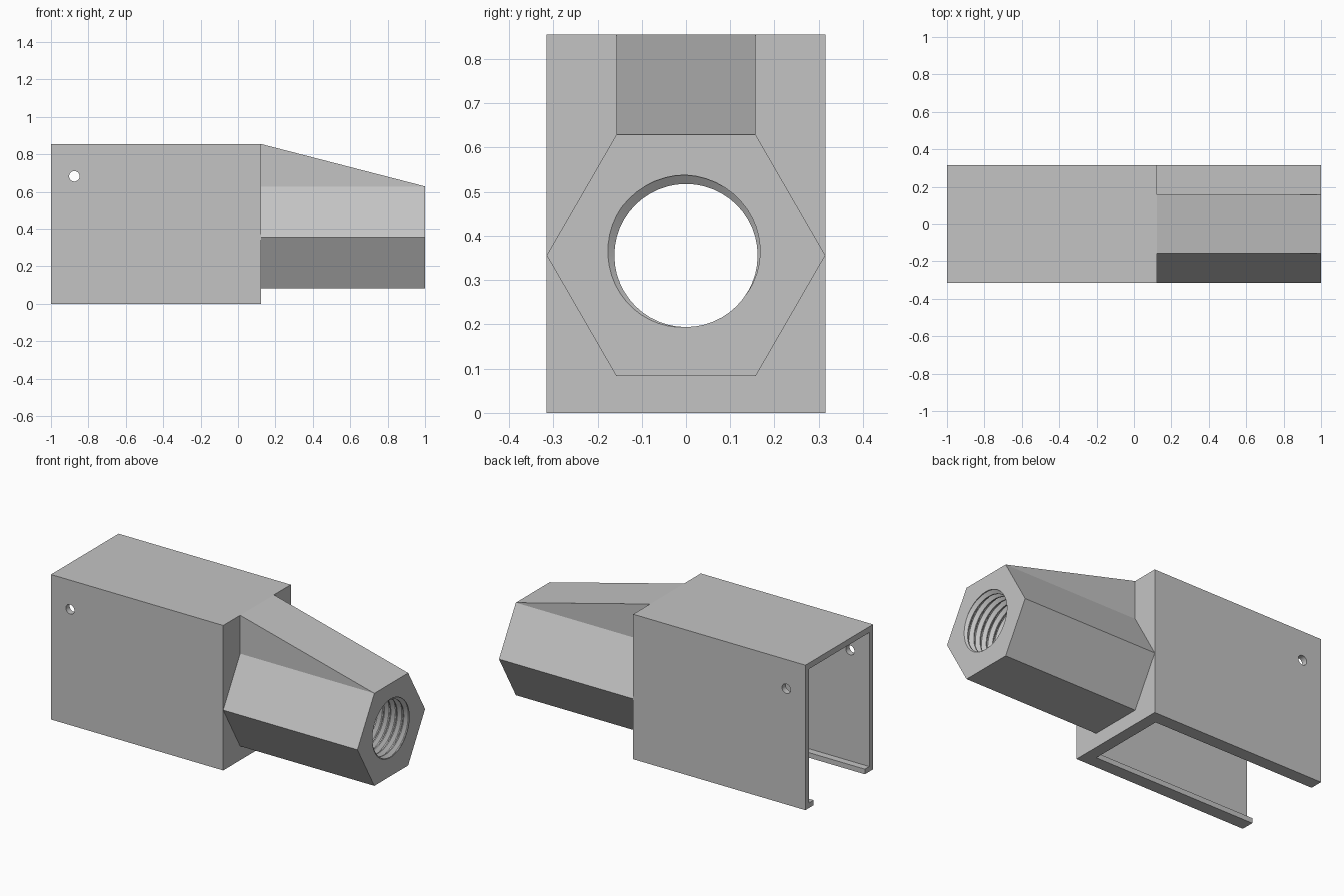
import bpy, bmesh
from math import cos, sin, tau, radians
from mathutils import Matrix

cube = bpy.data.objects.get("Cube")
if cube:
    bpy.data.objects.remove(cube, do_unlink=True)

# Main dimensions
BACK, STEP, TIP = -1.0, 0.124, 1.0
HALF, TOP = 0.315, 0.855
AXIS_Z = 0.356
WALL, LIP, LIP_H, PLATE = 0.035, 0.076, 0.03, 0.07
HEX_TOP = AXIS_Z + HALF * sin(tau / 6)

metal = bpy.data.materials.new("grey metal")
metal.use_nodes = True
color = (0.55, 0.55, 0.55, 1)
metal.diffuse_color = color
metal.node_tree.nodes["Principled BSDF"].inputs["Base Color"].default_value = color


def finish(bm, name):
    bmesh.ops.recalc_face_normals(bm, faces=bm.faces)
    mesh = bpy.data.meshes.new(name)
    bm.to_mesh(mesh)
    bm.free()
    mesh.materials.append(metal)
    obj = bpy.data.objects.new(name, mesh)
    bpy.context.collection.objects.link(obj)
    return obj


def prism(name, points, vector):
    """Extrude a closed 3D outline along a vector."""
    bm = bmesh.new()
    face = bm.faces.new([bm.verts.new(p) for p in points])
    result = bmesh.ops.extrude_face_region(bm, geom=[face], use_keep_orig=True)
    moved = [g for g in result["geom"] if isinstance(g, bmesh.types.BMVert)]
    bmesh.ops.translate(bm, verts=moved, vec=vector)
    return finish(bm, name)


def cut(target, cutter):
    mod = target.modifiers.new("cut", "BOOLEAN")
    mod.operation = "DIFFERENCE"
    mod.solver = "EXACT"
    mod.object = cutter
    bpy.context.view_layer.objects.active = target
    bpy.ops.object.modifier_apply(modifier=mod.name)


def thread_cutter(start, end, minor, major, pitch, n=48):
    """Closed helical screw solid along x, used to tap the bore."""
    profile = [(0, minor), (0.15, minor), (0.5, major), (0.65, major)]
    step = len(profile)
    rows = step * int((end - start) / pitch) + 1
    bm = bmesh.new()
    grid = []
    for k in range(rows + step):
        offset, r = profile[k % step]
        x = start + pitch * (k // step + offset)
        grid.append([bm.verts.new((x + pitch * i / n,
                                   r * cos(tau * i / n),
                                   AXIS_Z + r * sin(tau * i / n)))
                     for i in range(n if k < rows else 1)])

    def vert(i, k):
        return grid[k][i] if i < n else grid[k + step][0]

    for k in range(rows - 1):
        for i in range(n):
            bm.faces.new((vert(i, k), vert(i + 1, k),
                          vert(i + 1, k + 1), vert(i, k + 1)))
    # Fan caps close both stepped ends
    for k, x in ((0, start - pitch), (rows - 1, end + 2 * pitch)):
        loop = grid[k][:] + [grid[k + j][0] for j in range(step, 0, -1)]
        if k:
            loop = grid[k][:] + [grid[k + j][0] for j in range(step, 0, -1)]
        centre = bm.verts.new((x, 0, AXIS_Z))
        for a, b in zip(loop, loop[1:] + loop[:1]):
            bm.faces.new((centre, a, b))
    # Remove unused helper vertices
    bmesh.ops.delete(bm, geom=[v for v in bm.verts if not v.link_faces], context="VERTS")
    bmesh.ops.triangulate(bm, faces=bm.faces)
    return finish(bm, "thread_cutter")


# Casing block
casing = prism("casing", [(BACK, -HALF, 0), (BACK, HALF, 0),
                          (BACK, HALF, TOP), (BACK, -HALF, TOP)],
               (STEP - BACK, 0, 0))

# Cavity, open at the back end and below, leaving an inward lip on each side
half_cavity = [(HALF - LIP, -0.1), (HALF - LIP, LIP_H),
               (HALF - WALL, LIP_H), (HALF - WALL, TOP - WALL)]
outline = half_cavity + [(-y, z) for y, z in reversed(half_cavity)]
cavity = prism("cavity_cutter", [(BACK - 0.1, y, z) for y, z in outline],
               (STEP - PLATE - BACK + 0.1, 0, 0))
cut(casing, cavity)

# Pin hole through both side walls
bm = bmesh.new()
bmesh.ops.create_cone(bm, cap_ends=True, segments=32, radius1=0.028, radius2=0.028,
                      depth=1, matrix=Matrix.Translation((-0.875, 0, 0.683))
                      @ Matrix.Rotation(radians(90), 4, "X"))
pin = finish(bm, "pin_cutter")
cut(casing, pin)

# Hexagonal socket
hex_socket = prism("hex_socket",
                   [(STEP, HALF * cos(tau * i / 6), AXIS_Z + HALF * sin(tau * i / 6))
                    for i in range(6)], (TIP - STEP, 0, 0))

# Sloping rib on top of the socket
rib = prism("sloping_rib", [(STEP, -HALF / 2, HEX_TOP), (TIP, -HALF / 2, HEX_TOP),
                            (STEP, -HALF / 2, TOP)], (0, HALF, 0))

# Threaded bore through socket and end plate
thread = thread_cutter(STEP - PLATE - 0.1, TIP + 0.1, 0.162, 0.182, 0.042)
for part in (casing, hex_socket):
    cut(part, thread)

for cutter in (cavity, pin, thread):
    bpy.data.objects.remove(cutter, do_unlink=True)

# Smooth round walls, sharp edges elsewhere
bpy.ops.object.select_all(action="DESELECT")
for part in (casing, hex_socket, rib):
    part.select_set(True)
bpy.context.view_layer.objects.active = casing
bpy.ops.object.shade_smooth_by_angle(angle=radians(25))
